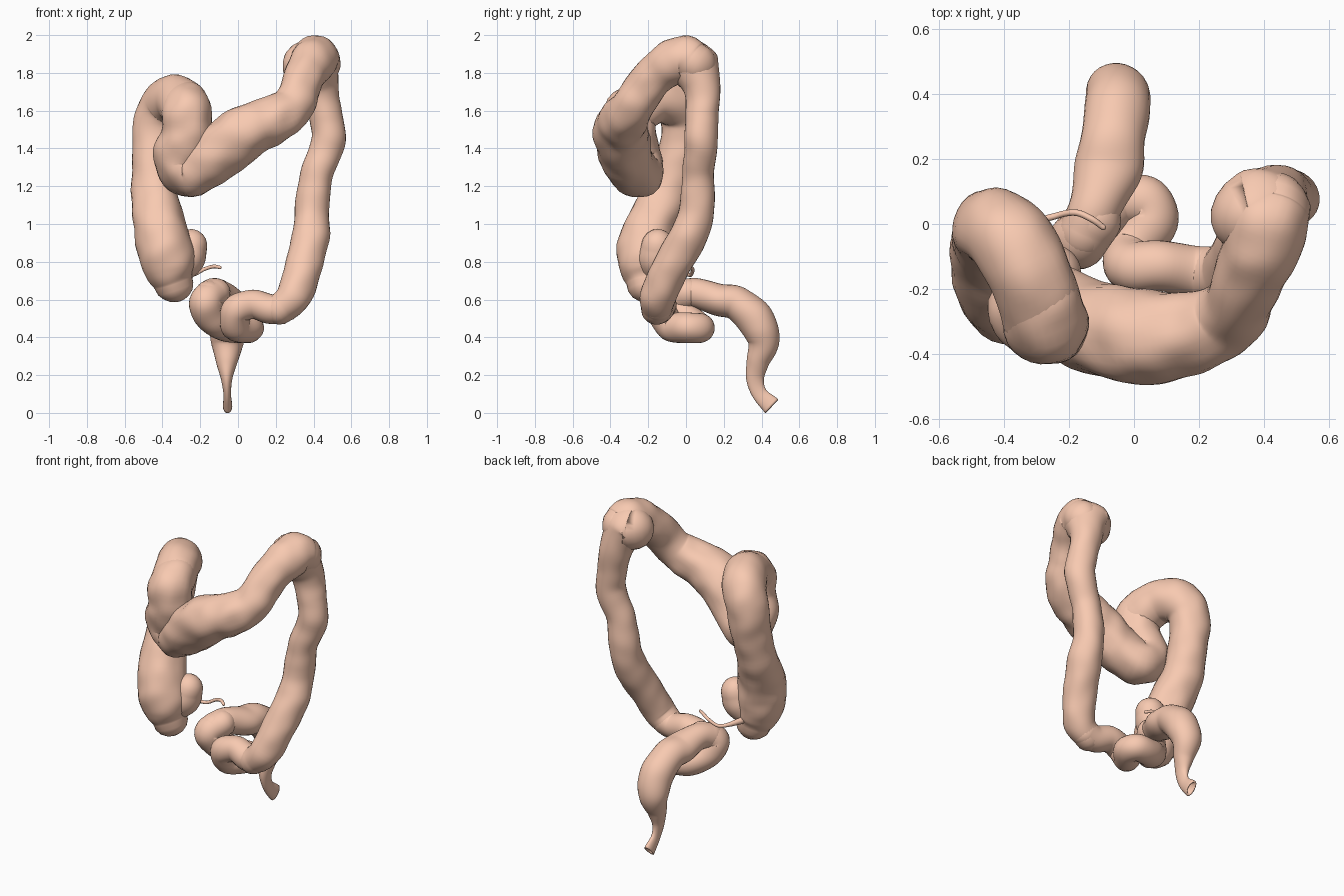
import bpy, bmesh, math
from mathutils import Vector, noise

mat = bpy.data.materials.new("flesh")
mat.diffuse_color = (0.94, 0.59, 0.44, 1)


def catmull(a, b, c, d, t):
    return 0.5 * (2 * b + (c - a) * t + (2 * a - 5 * b + 4 * c - d) * t * t + (3 * b - a - 3 * c + d) * t ** 3)


def tube(name, pts, steps=8, sides=28, bump=0.0, open_end=False):
    """Sweep a ring along a smooth path; each point is x, y, z, radius, x-squash."""
    P = [Vector(p[:3]) for p in pts]
    R = [Vector((p[3], p[4] if len(p) > 4 else 1, 0)) for p in pts]
    P = [2 * P[0] - P[1]] + P + [2 * P[-1] - P[-2]]
    R = [R[0]] + R + [R[-1]]
    path = []
    for i in range(1, len(P) - 2):
        for k in range(steps):
            t = k / steps
            path.append((catmull(*P[i - 1:i + 3], t), catmull(*R[i - 1:i + 3], t)))
    path.append((P[-2], R[-2]))
    # rounded end caps
    tan0 = (path[0][0] - path[1][0]).normalized()
    tan1 = (path[-1][0] - path[-2][0]).normalized()

    def cap(end, tan):
        p, r = end
        return [(p + tan * r.x * math.sin(a), Vector((r.x * math.cos(a), r.y, 0)))
                for a in (0.35, 0.7, 1.05, 1.35, 1.53)]
    path = cap(path[0], tan0)[::-1] + path
    if open_end:
        p, r = path[-1]
        for depth, k in ((0.0, 0.75), (0.03, 0.6), (0.06, 0.2)):
            path.append((p - tan1 * depth, Vector((r.x * k, r.y, 0))))
    else:
        path += cap(path[-1], tan1)

    bm = bmesh.new()
    rings, u, t_old = [], None, None
    n = len(path)
    for i, (p, r) in enumerate(path):
        t = path[min(i + 1, n - 1)][0] - path[max(i - 1, 0)][0]
        t = t.normalized()
        if open_end and i >= n - 4:
            t = tan1
        if u is None:
            u = t.orthogonal().normalized()
        else:
            u = t_old.rotation_difference(t) @ u
        u = (u - t * u.dot(t)).normalized()
        v, t_old = t.cross(u), t
        ring = []
        for k in range(sides):
            a = 2 * math.pi * k / sides
            o = (u * math.cos(a) + v * math.sin(a)) * r.x
            o *= 1 + bump * noise.noise((p + o) * 9)
            o.x *= r.y
            ring.append(bm.verts.new(p + o))
        rings.append(ring)
    for A, B in zip(rings, rings[1:]):
        for k in range(sides):
            j = (k + 1) % sides
            bm.faces.new((A[k], A[j], B[j], B[k]))
    bm.faces.new(rings[0][::-1])
    bm.faces.new(rings[-1])
    bmesh.ops.recalc_face_normals(bm, faces=bm.faces)
    for f in bm.faces:
        f.smooth = True
    me = bpy.data.meshes.new(name)
    bm.to_mesh(me)
    bm.free()
    me.materials.append(mat)
    ob = bpy.data.objects.new(name, me)
    bpy.context.collection.objects.link(ob)
    return ob


# rising limb from the blind pouch to the right-hand bend
tube("ascending_colon", [
    (-0.34, -0.21, 0.69, 0.105), (-0.36, -0.215, 0.75, 0.133), (-0.385, -0.215, 0.86, 0.15),
    (-0.415, -0.18, 1.0, 0.138), (-0.445, -0.09, 1.18, 0.12), (-0.44, -0.03, 1.38, 0.118),
    (-0.43, -0.01, 1.54, 0.122), (-0.38, -0.05, 1.635, 0.13), (-0.32, -0.16, 1.66, 0.128),
    (-0.275, -0.28, 1.6, 0.13)], bump=0.08)

# front limb, cross piece and left-hand bend
tube("transverse_colon", [
    (-0.30, -0.20, 1.65, 0.12), (-0.27, -0.29, 1.6, 0.13), (-0.28, -0.295, 1.46, 0.135),
    (-0.315, -0.255, 1.345, 0.132), (-0.25, -0.255, 1.275, 0.132), (-0.14, -0.31, 1.35, 0.142),
    (0.02, -0.345, 1.475, 0.145), (0.17, -0.335, 1.545, 0.13), (0.28, -0.29, 1.61, 0.115),
    (0.33, -0.22, 1.72, 0.105), (0.375, -0.11, 1.83, 0.115), (0.41, -0.01, 1.875, 0.123),
    (0.43, 0.05, 1.85, 0.11)], bump=0.12)

# long falling limb, starting in a swollen bend
tube("descending_colon", [
    (0.365, 0.03, 1.84, 0.13), (0.40, 0.045, 1.83, 0.13), (0.435, 0.085, 1.72, 0.097),
    (0.462, 0.085, 1.58, 0.087), (0.482, 0.08, 1.45, 0.088), (0.42, 0.065, 1.27, 0.085),
    (0.395, 0.06, 1.1, 0.092), (0.385, 0.015, 0.94, 0.099), (0.35, -0.075, 0.78, 0.1),
    (0.295, -0.145, 0.62, 0.094), (0.22, -0.155, 0.55, 0.084)], bump=0.08)

# coiled lower loop
tube("sigmoid_colon", [
    (0.25, -0.15, 0.565, 0.082), (0.18, -0.145, 0.55, 0.08), (0.08, -0.13, 0.575, 0.078),
    (-0.01, -0.13, 0.54, 0.08), (-0.01, -0.08, 0.46, 0.08), (0.055, 0.01, 0.45, 0.08),
    (0.03, 0.07, 0.45, 0.078), (-0.06, 0.06, 0.455, 0.08), (-0.14, -0.01, 0.51, 0.088),
    (-0.17, -0.05, 0.59, 0.088), (-0.12, 0.01, 0.635, 0.08)], bump=0.06)

# rectum, flattened toward an open end
tube("rectum", [
    (-0.155, -0.03, 0.62, 0.08), (-0.12, 0.05, 0.635, 0.08), (-0.08, 0.17, 0.60, 0.085, 1.25),
    (-0.065, 0.27, 0.58, 0.09, 1.1), (-0.05, 0.37, 0.49, 0.1, 1.0), (-0.055, 0.41, 0.38, 0.085, 1.05),
    (-0.06, 0.38, 0.27, 0.06, 0.95), (-0.06, 0.365, 0.18, 0.047, 0.65), (-0.057, 0.39, 0.10, 0.04, 0.5),
    (-0.055, 0.455, 0.035, 0.05, 0.5)], bump=0.04, open_end=True)

# side lobe of the pouch
tube("ileum_stub", [
    (-0.33, -0.18, 0.74, 0.075), (-0.275, -0.16, 0.81, 0.095), (-0.25, -0.15, 0.885, 0.088)], bump=0.05)

# thin worm-like appendix
tube("appendix", [
    (-0.33, -0.09, 0.74, 0.02), (-0.29, -0.0, 0.735, 0.012), (-0.24, 0.025, 0.73, 0.010),
    (-0.18, 0.035, 0.76, 0.010), (-0.13, 0.015, 0.775, 0.010), (-0.095, -0.01, 0.77, 0.009)], sides=12)
